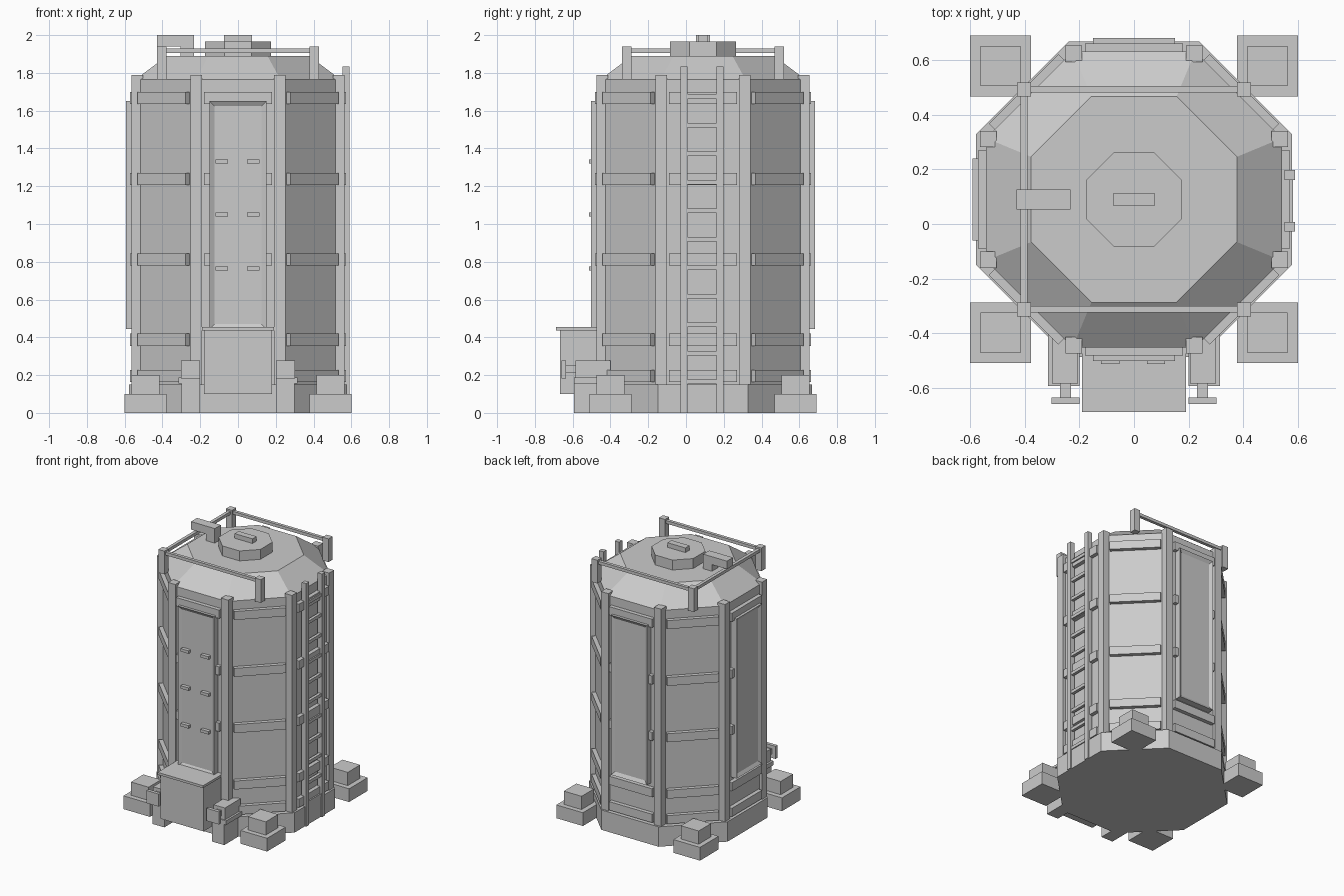
import bpy, bmesh
from math import pi, cos, sin
from mathutils import Matrix, Vector

cube = bpy.data.objects.get("Cube")
if cube:
    bpy.data.objects.remove(cube, do_unlink=True)

CY = 0.09  # y of the tower axis

grey = bpy.data.materials.new("plain_grey")
grey.use_nodes = True
grey.diffuse_color = (0.6, 0.6, 0.6, 1)
bsdf = next(n for n in grey.node_tree.nodes if n.type == 'BSDF_PRINCIPLED')
bsdf.inputs["Base Color"].default_value = (0.6, 0.6, 0.6, 1)


def make(name, bm):
    bmesh.ops.recalc_face_normals(bm, faces=bm.faces)
    mesh = bpy.data.meshes.new(name)
    bm.to_mesh(mesh)
    bm.free()
    mesh.materials.append(grey)
    obj = bpy.data.objects.new(name, mesh)
    bpy.context.collection.objects.link(obj)
    return obj


def box(name, x, y, z, turn=0):
    """Box from ranges around the tower axis, turned about that axis."""
    bm = bmesh.new()
    mid = [(a + b) / 2 for a, b in (x, y, z)]
    size = [abs(b - a) for a, b in (x, y, z)]
    mat = (Matrix.Translation((0, CY, 0)) @ Matrix.Rotation(turn, 4, 'Z')
           @ Matrix.Translation(mid) @ Matrix.Diagonal((*size, 1)))
    bmesh.ops.create_cube(bm, size=1, matrix=mat)
    return make(name, bm)


def world_box(name, x, y, z):
    return box(name, x, (y[0] - CY, y[1] - CY), z)


def around(c, half):
    return (c - half, c + half)


def octagon(name, z0, z1, flat0, flat1):
    """Eight-sided drum or frustum, sized by its distance to the flats."""
    bm = bmesh.new()
    k = 1 / cos(pi / 8)
    mat = Matrix.Translation((0, CY, (z0 + z1) / 2)) @ Matrix.Rotation(pi / 8, 4, 'Z')
    bmesh.ops.create_cone(bm, cap_ends=True, segments=8, radius1=flat0 * k,
                          radius2=flat1 * k, depth=z1 - z0, matrix=mat)
    return make(name, bm)


# Main shell
octagon("base", 0, 0.15, 0.578, 0.578)
octagon("body", 0.15, 1.765, 0.542, 0.542)
octagon("roof", 1.765, 1.89, 0.542, 0.377)
octagon("roof_hatch", 1.89, 1.965, 0.174, 0.174)
box("hatch_handle", (-0.075, 0.075), (-0.024, 0.024), (1.96, 2.0))

# Corner posts and horizontal bands on every side
for i in range(8):
    a = pi / 8 + i * pi / 4
    box("corner_post", around(0.578 * cos(a), 0.03), around(0.578 * sin(a), 0.03), (0, 1.79))
    for z in (0.195, 0.387, 0.813, 1.238, 1.667):
        box("wall_band", (-0.18, 0.18), (-0.572, -0.532), around(z, 0.032), i * pi / 4)


# Recessed panels on the front, back and right side
def panel(name, turn):
    obj = box(name, (-0.15, 0.15), (-0.592, -0.53), (0.445, 1.65), turn)
    bm = bmesh.new()
    bm.from_mesh(obj.data)
    bm.normal_update()
    out = Matrix.Rotation(turn, 3, 'Z') @ Vector((0, -1, 0))
    face = max(bm.faces, key=lambda f: f.normal.dot(out))
    bmesh.ops.inset_region(bm, faces=[face], thickness=0.035)
    bmesh.ops.translate(bm, verts=face.verts, vec=out * -0.015)
    bm.to_mesh(obj.data)
    bm.free()


panel("front_door", 0)
panel("back_panel", pi)
panel("right_panel", -pi / 2)
for z in (0.765, 1.05, 1.33):
    for x in (-0.087, 0.08):
        box("door_grip", around(x, 0.033), (-0.603, -0.57), around(z, 0.011))

# Ladder on the left side
for y in (-0.1, 0.09):
    box("ladder_rail", (0.552, 0.589), around(y, 0.018), (0, 1.835))
for i in range(11):
    box("ladder_rung", (0.56, 0.582), (-0.1, 0.09), around(0.165 + 0.151 * i, 0.012))

# Roof railing, open on the ladder side
R = 0.403
for sx in (-1, 1):
    for sy in (-1, 1):
        box("railing_post", around(sx * R, 0.025), around(sy * R, 0.025), (1.765, 1.94))
for sy in (-1, 1):
    box("railing_bar", (-R, R), around(sy * R, 0.012), (1.905, 1.928))
box("railing_bar", around(-R, 0.012), (-R, R), (1.905, 1.928))

# Bent vent on the roof
box("vent_top", (-0.43, -0.232), (-0.036, 0.036), (1.94, 2.0))
box("vent_leg", (-0.305, -0.232), (-0.036, 0.036), (1.88, 1.94))

# Stepped footings
for sx in (-1, 1):
    for sy in (-1, 1):
        for half, z in ((0.111, (0, 0.1)), (0.074, (0.1, 0.2))):
            box("footing", around(sx * 0.489, half), around(sy * 0.489, half), z)

# Front chest with its lid
world_box("chest", (-0.18, 0.18), (-0.668, -0.44), (0.1, 0.437))
world_box("chest_lid", (-0.19, 0.19), (-0.688, -0.44), (0.437, 0.455))

# Outlets either side of the chest
for s in (-1, 1):
    world_box("outlet_leg", (s * 0.2, s * 0.3), (-0.593, -0.4), (0, 0.155))
    world_box("outlet_slab", (s * 0.2, s * 0.315), (-0.593, -0.4), (0.155, 0.187))
    world_box("outlet_body", (s * 0.205, s * 0.3), (-0.585, -0.4), (0.187, 0.277))
    world_box("outlet_neck", (s * 0.23, s * 0.272), (-0.637, -0.58), (0.21, 0.252))
    world_box("outlet_flange", (s * 0.2, s * 0.303), (-0.66, -0.635), (0.182, 0.277))
